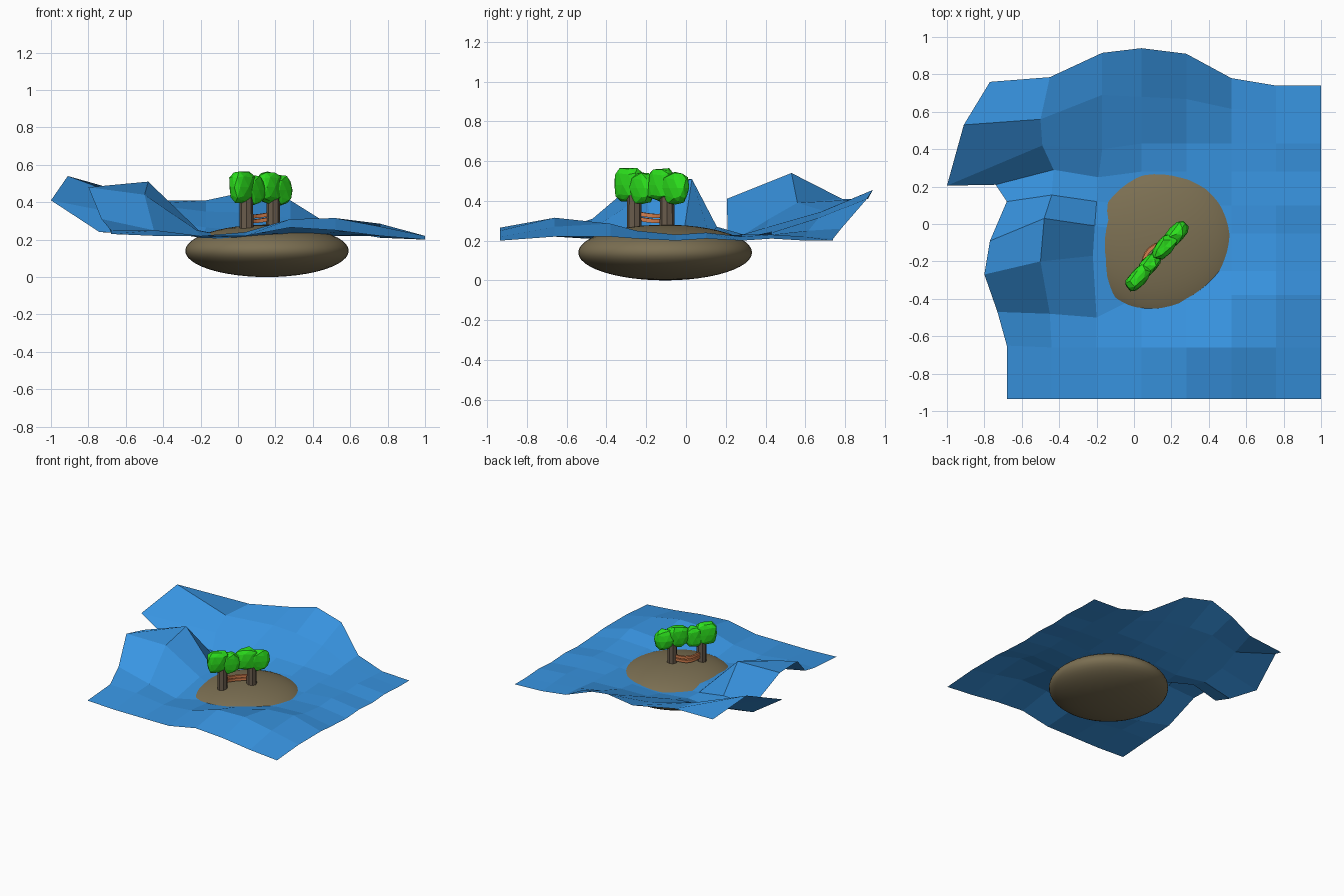
import bpy, bmesh, math, random
from mathutils import Vector

if "Cube" in bpy.data.objects:
    bpy.data.objects.remove(bpy.data.objects["Cube"])

random.seed(4)


def material(name, rgb):
    m = bpy.data.materials.new(name)
    m.diffuse_color = (*rgb, 1)
    m.use_nodes = True
    m.node_tree.nodes["Principled BSDF"].inputs["Base Color"].default_value = m.diffuse_color
    return m


BLUE = material("water blue", (0.04, 0.30, 0.76))
EARTH = material("earth brown", (0.20, 0.16, 0.085))
BARK = material("bark brown", (0.14, 0.105, 0.072))
GREEN = material("leaf green", (0.025, 0.74, 0.012))
ORANGE = material("hammock orange", (0.66, 0.21, 0.075))


def add_object(name, bm, mat, smooth=False):
    bmesh.ops.recalc_face_normals(bm, faces=bm.faces)
    me = bpy.data.meshes.new(name)
    bm.to_mesh(me)
    bm.free()
    me.materials.append(mat)
    for p in me.polygons:
        p.use_smooth = smooth
    ob = bpy.data.objects.new(name, me)
    bpy.context.collection.objects.link(ob)
    return ob


# Water sheet: three sculpted wave columns on the left, gentler ones on the right
columns = [
    [(-.68, -.935, .23), (-.68, -.65, .25), (-.73, -.47, .31), (-.80, -.27, .48), (-.77, -.09, .45),
     (-.68, .12, .24), (-.74, .21, .24), (-1, .205, .41), (-.91, .53, .54), (-.77, .76, .40)],
    [(-.44, -.935, .22), (-.44, -.66, .25), (-.45, -.48, .25), (-.50, -.20, .44), (-.48, .03, .51),
     (-.44, .155, .27), (-.43, .29, .23), (-.49, .42, .31), (-.50, .56, .39), (-.45, .785, .41)],
    [(-.20, -.935, .22), (-.20, -.66, .22), (-.20, -.50, .21), (-.22, -.17, .25), (-.21, -.01, .25),
     (-.20, .12, .22), (-.19, .25, .22), (-.17, .40, .265), (-.17, .69, .35), (-.17, .915, .41)],
]
rows = [-.935, -.66, -.38, -.25, -.05, .10, .28, .43, .60, .74]
swells = [
    (.04, .20, [.22, .24, .21, .20, .20, .20, .21, .245, .345, .455]),
    (.28, .17, [.265, .31, .23, .20, .20, .20, .22, .24, .315, .41]),
    (.52, .04, [.25, .315, .27, .24, .22, .22, .23, .23, .25, .26]),
    (.76, .00, [.22, .27, .285, .25, .23, .24, .22, .23, .22, .21]),
    (1.0, .00, [.20, .22, .22, .21, .20, .21, .20, .21, .20, .20]),
]
for x, push, heights in swells:
    columns.append([(x, y + push * {8: .4, 9: 1}.get(j, 0), heights[j]) for j, y in enumerate(rows)])
bm = bmesh.new()
grid = [[bm.verts.new(p) for p in col] for col in columns]
for a, b in zip(grid, grid[1:]):
    for j in range(len(rows) - 1):
        bm.faces.new((a[j], b[j], b[j + 1], a[j + 1]))
add_object("water", bm, BLUE)

# Island: flattened smooth ball
bm = bmesh.new()
bmesh.ops.create_uvsphere(bm, u_segments=48, v_segments=24, radius=1)
for v in bm.verts:
    v.co = Vector((.155, -.105, .14)) + Vector((v.co.x * .437, v.co.y * .437, v.co.z * .14))
add_object("island", bm, EARTH, True)

# Two trees standing on a diagonal line
along = Vector((.15, .165, 0)).normalized()
across = Vector((-along.y, along.x, 0))
up = Vector((0, 0, 1))
trees = [Vector((.045, -.26, 0)), Vector((.188, -.095, 0))]
for n, base in enumerate(trees, 1):
    # Trunk: tapered post
    bm = bmesh.new()
    bmesh.ops.create_cone(bm, cap_ends=True, segments=8, radius1=.038, radius2=.035, depth=.20)
    bmesh.ops.translate(bm, verts=bm.verts, vec=base + up * .34)
    add_object(f"trunk_{n}", bm, BARK)
    # Crown: a tall block of leaves with a lower lump either side, thin across the tree line
    bm = bmesh.new()
    for s, z, length, height in ((-.035, .48, .085, .09), (.055, .465, .075, .08)):
        new = bmesh.ops.create_icosphere(bm, subdivisions=2, radius=1)["verts"]
        for v in new:
            # squared-off ball with a rough surface
            c = Vector([math.copysign(abs(k) ** .75, k) for k in v.co]) * random.uniform(.9, 1.08)
            v.co = base + along * (s + c.x * length) + across * (c.y * .046) + up * (z + c.z * height)
    add_object(f"crown_{n}", bm, GREEN)

# Hammock: two sagging bands bowed out to the back left of the trunks
bm = bmesh.new()
steps = 10
for z, bulge in ((.328, .04), (.302, .045)):
    rings = []
    for i in range(steps + 1):
        t = i / steps
        bow = math.sin(math.pi * t)
        p = trees[0].lerp(trees[1], t) + across * (.01 + bulge * bow) + up * (z + .01 - .014 * bow)
        rings.append([bm.verts.new(p + across * a + up * b)
                      for a, b in ((-.009, -.010), (.009, -.010), (.009, .010), (-.009, .010))])
    for r, q in zip(rings, rings[1:]):
        for k in range(4):
            bm.faces.new((r[k], r[(k + 1) % 4], q[(k + 1) % 4], q[k]))
    bm.faces.new(rings[0])
    bm.faces.new(rings[-1])
add_object("hammock", bm, ORANGE)
